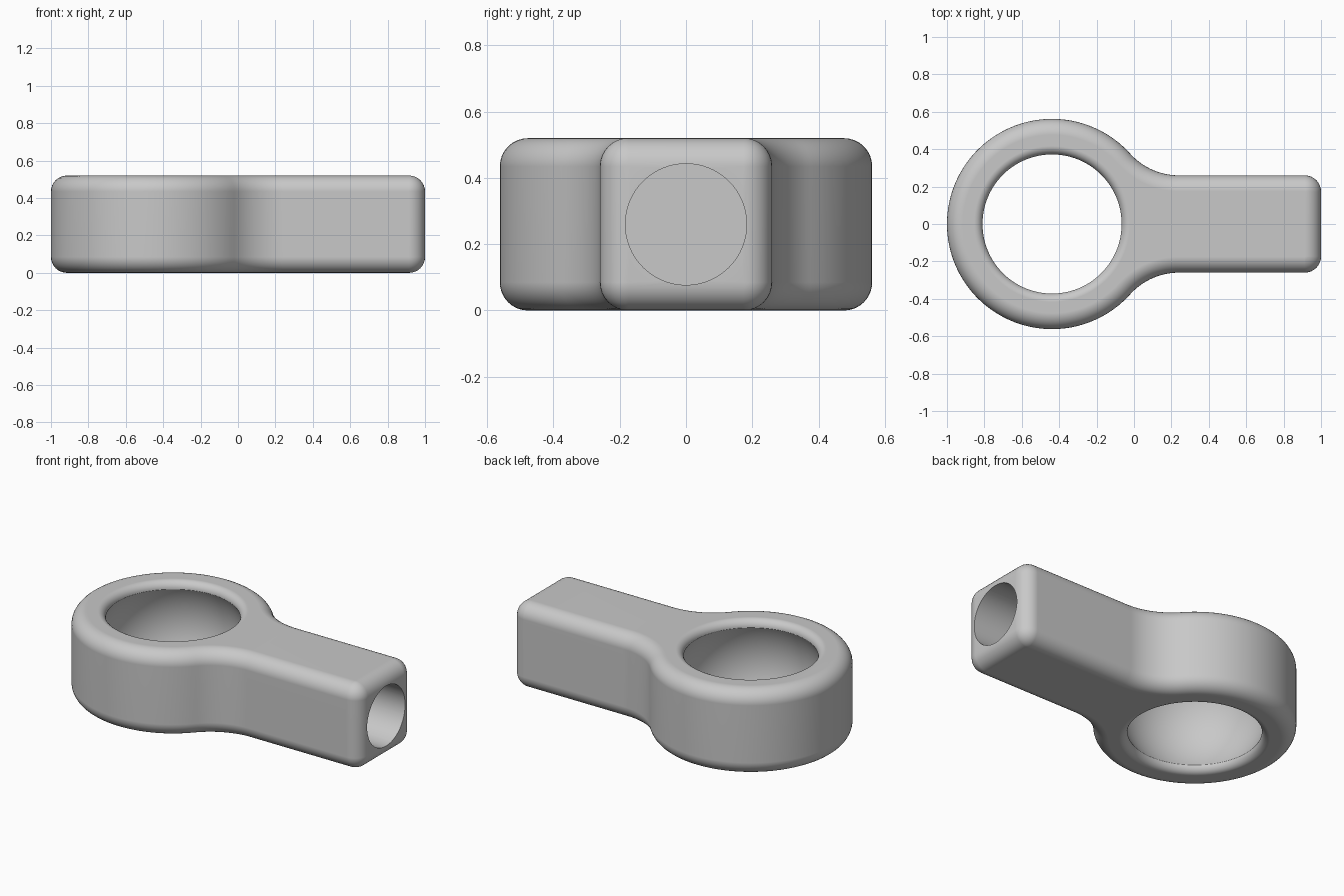
import bpy
import bmesh
from math import sin, cos, pi, sqrt, atan2
from mathutils import Matrix

if "Cube" in bpy.data.objects:
    bpy.data.objects.remove(bpy.data.objects["Cube"], do_unlink=True)

# Main dimensions
HEIGHT, ROUND = 0.52, 0.085
EYE_X, EYE_R = -0.438, 0.562
SHANK_HALF, END_X = 0.26, 1.0
NECK_R = 0.35
CORNER = ROUND + 0.002
HOLE_R, LIP = 0.372, 0.045
BORE_R, BORE_END = 0.183, 0.2

# The neck arc is tangent to both the eye and the shank
neck_y = SHANK_HALF + NECK_R
neck_x = EYE_X + sqrt((EYE_R + NECK_R) ** 2 - neck_y ** 2)
neck_angle = atan2(neck_y, neck_x - EYE_X)

steel = bpy.data.materials.new("plain grey")
steel.use_nodes = True
grey = (0.58, 0.58, 0.58, 1)
steel.diffuse_color = grey
steel.node_tree.nodes["Principled BSDF"].inputs["Base Color"].default_value = grey


def arc(cx, cy, r, start, end, steps):
    angles = [start + (end - start) * i / steps for i in range(steps + 1)]
    return [(cx + r * cos(a), cy + r * sin(a)) for a in angles]


def outline(inset):
    """Plan outline of the whole body, moved inward by inset."""
    half = arc(END_X - CORNER, SHANK_HALF - CORNER, CORNER - inset, 0, pi / 2, 8)
    half += arc(neck_x, neck_y, NECK_R + inset, -pi / 2, neck_angle - pi, 16)
    half += arc(EYE_X, 0, EYE_R - inset, neck_angle, pi, 48)[1:]
    return half + [(x, -y) for x, y in reversed(half[:-1])]


def loft(name, loops):
    """Closed solid through a stack of equal-length loops."""
    bm = bmesh.new()
    rings = [[bm.verts.new(p) for p in loop] for loop in loops]
    for low, high in zip(rings, rings[1:]):
        for i in range(len(low)):
            j = (i + 1) % len(low)
            bm.faces.new((low[i], low[j], high[j], high[i]))
    bm.faces.new(rings[0][::-1])
    bm.faces.new(rings[-1])
    bmesh.ops.recalc_face_normals(bm, faces=bm.faces)
    mesh = bpy.data.meshes.new(name)
    bm.to_mesh(mesh)
    bm.free()
    mesh.materials.append(steel)
    obj = bpy.data.objects.new(name, mesh)
    bpy.context.collection.objects.link(obj)
    return obj


def revolve(name, profile, matrix, sides=96):
    """Solid of revolution from (radius, height) pairs."""
    return loft(name, [[matrix @ Matrix.Rotation(2 * pi * i / sides, 4, 'Z')
                        @ Matrix.Translation((r, 0, h)).to_translation()
                        for i in range(sides)] for r, h in profile])


# Body with rounded top and bottom edges
edge = arc(ROUND, ROUND, ROUND, -pi / 2, -pi, 8)
section = edge + [(d, HEIGHT - z) for d, z in reversed(edge)]
body = loft("rod_end_body", [[(x, y, z) for x, y in outline(d)] for d, z in section])

# Spherical socket with rounded lips
half_h = HEIGHT / 2
lip_h = half_h - LIP
ball_r = sqrt(HOLE_R ** 2 + lip_h ** 2)
ball_a = atan2(lip_h, HOLE_R)
upper_lip = arc(HOLE_R + LIP, lip_h, LIP, pi, pi / 2, 8)
upper = arc(0, 0, ball_r, 0, ball_a, 12)[1:] + upper_lip[1:] + [(HOLE_R + LIP, half_h + 0.1)]
profile = [(r, -h) for r, h in reversed(upper)] + [(ball_r, 0)] + upper
socket = revolve("socket_cutter", profile, Matrix.Translation((EYE_X, 0, half_h)))

# Blind bore in the end of the shank
bore = revolve("bore_cutter", [(BORE_R, BORE_END), (BORE_R, END_X + 0.1)],
               Matrix.Translation((0, 0, half_h)) @ Matrix.Rotation(pi / 2, 4, 'Y'), 64)

bpy.context.view_layer.objects.active = body
for cutter in (socket, bore):
    cutter.hide_render = True
    cut = body.modifiers.new("cut", 'BOOLEAN')
    cut.operation, cut.solver, cut.object = 'DIFFERENCE', 'EXACT', cutter
    bpy.ops.object.modifier_apply(modifier=cut.name)
    bpy.data.objects.remove(cutter, do_unlink=True)

# Smooth shading with crisp hole edges
bpy.ops.object.select_all(action='DESELECT')
body.select_set(True)
bpy.ops.object.shade_smooth_by_angle(angle=pi / 6)
weighted = body.modifiers.new("weighted normals", 'WEIGHTED_NORMAL')
weighted.keep_sharp = True
